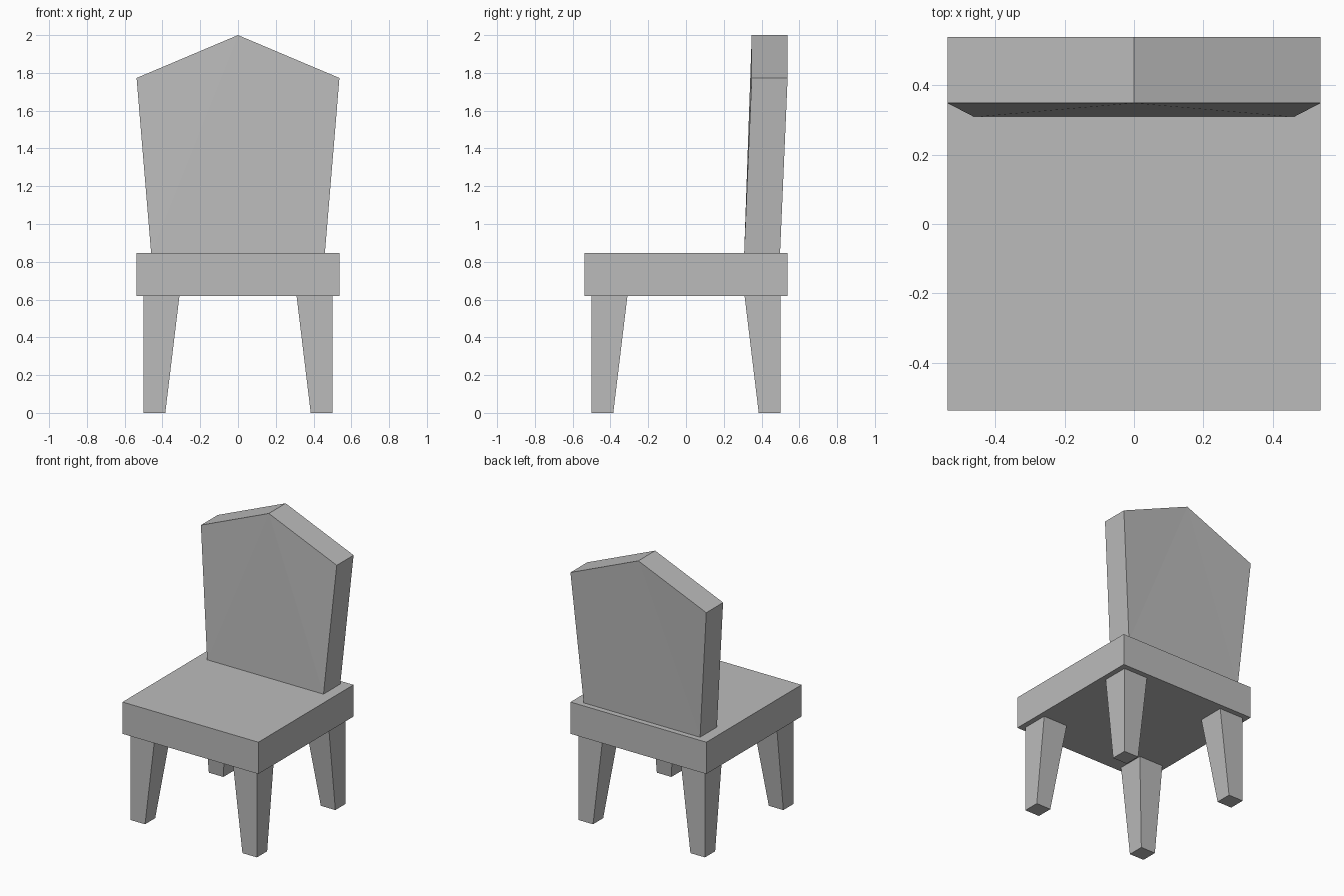
import bpy

cube = bpy.data.objects.get("Cube")
if cube:
    bpy.data.objects.remove(cube)

GREY = (0.5, 0.5, 0.5, 1.0)
grey = bpy.data.materials.new("plain grey")
grey.use_nodes = True
grey.diffuse_color = GREY
bsdf = next(n for n in grey.node_tree.nodes if n.type == 'BSDF_PRINCIPLED')
bsdf.inputs["Base Color"].default_value = GREY
bsdf.inputs["Roughness"].default_value = 0.8


def add_part(name, verts, faces):
    mesh = bpy.data.meshes.new(name)
    mesh.from_pydata(verts, [], faces)
    mesh.materials.append(grey)
    obj = bpy.data.objects.new(name, mesh)
    bpy.context.collection.objects.link(obj)
    return obj


def ring(x0, x1, y0, y1, z):
    return [(x0, y0, z), (x1, y0, z), (x1, y1, z), (x0, y1, z)]


def add_tapered_box(name, bottom, top):
    sides = [(i, (i + 1) % 4, (i + 1) % 4 + 4, i + 4) for i in range(4)]
    return add_part(name, bottom + top, [(3, 2, 1, 0), (4, 5, 6, 7)] + sides)


# Seat slab
HALF, SEAT_LOW, SEAT_TOP = 0.537, 0.62, 0.847
add_tapered_box("seat", ring(-HALF, HALF, -HALF, HALF, SEAT_LOW),
                ring(-HALF, HALF, -HALF, HALF, SEAT_TOP))

# Legs: upright outer faces, inner faces tapering to the foot
OUTER, FOOT, HIP = 0.5, 0.385, 0.31
for depth, sy in (("front", -1), ("back", 1)):
    for side, sx in (("left", 1), ("right", -1)):
        def leg_ring(inner, z):
            xs = sorted((sx * inner, sx * OUTER))
            ys = sorted((sy * inner, sy * OUTER))
            return ring(*xs, *ys, z)
        add_tapered_box(f"{depth}_{side}_leg", leg_ring(FOOT, 0), leg_ring(HIP, SEAT_LOW))

# Backrest: leaning pentagon, with each broad face folded from the peak to the bottom corners
LEAN, THICK = 0.04, 0.19
outline = [(-0.46, SEAT_TOP), (0.46, SEAT_TOP), (HALF, 1.773), (0, 2.0), (-HALF, 1.773)]
front = [(x, 0.308 + (LEAN if z > SEAT_TOP else 0), z) for x, z in outline]
back = [(x, y + THICK, z) for x, y, z in front]
fan = [(0, 1, 3), (1, 2, 3), (0, 3, 4)]
faces = fan + [tuple(i + 5 for i in reversed(f)) for f in fan]
faces += [(i, i + 5, (i + 1) % 5 + 5, (i + 1) % 5) for i in range(5)]
add_part("backrest", front + back, faces)
